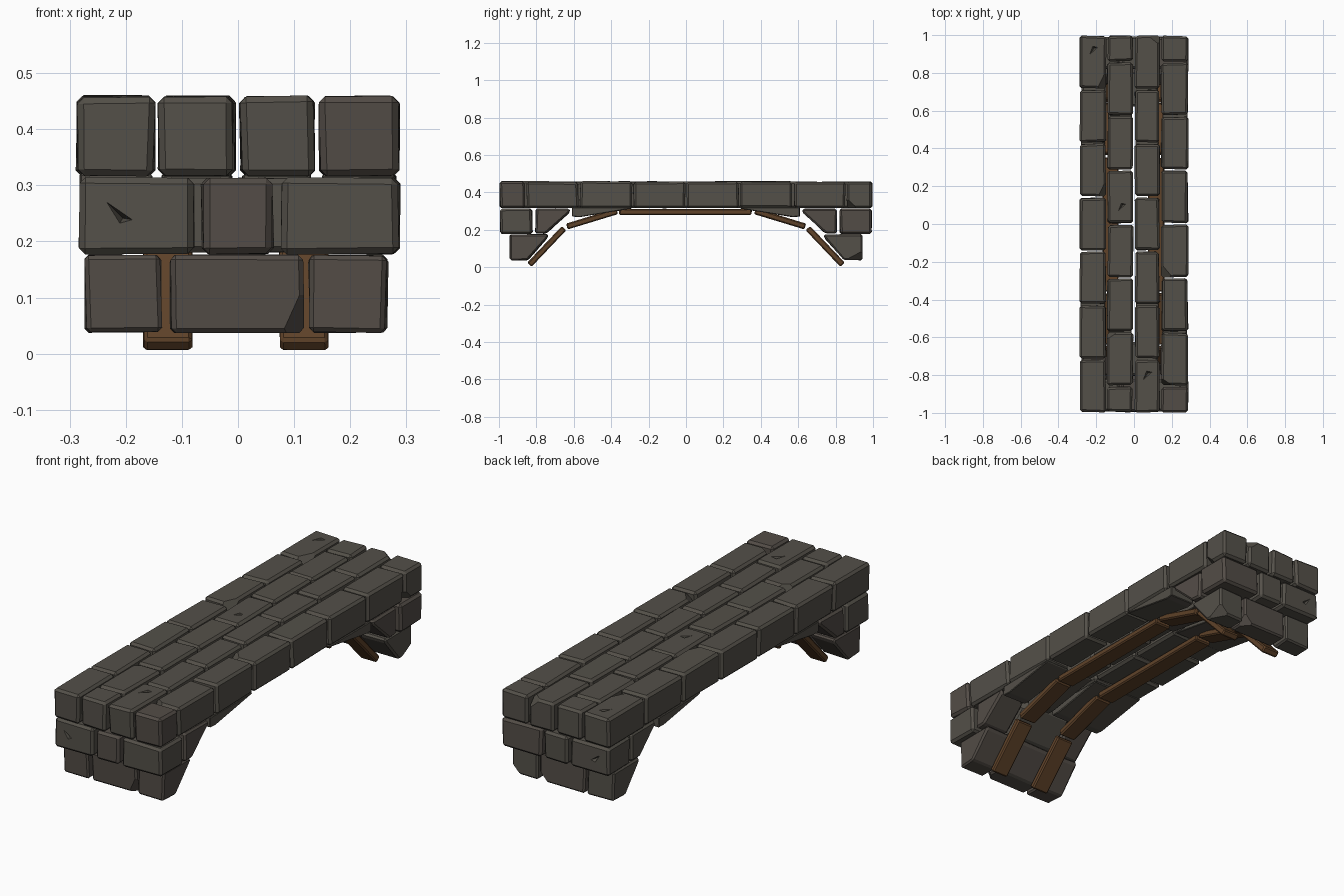
import bpy, bmesh, math, random
from mathutils import Vector

if "Cube" in bpy.data.objects:
    bpy.data.objects.remove(bpy.data.objects["Cube"])

random.seed(7)


def material(name, rgb):
    m = bpy.data.materials.new(name)
    m.diffuse_color = (*rgb, 1)
    m.use_nodes = True
    m.node_tree.nodes["Principled BSDF"].inputs["Base Color"].default_value = m.diffuse_color
    return m


STONE = [material("stone", (0.088, 0.080, 0.066)),
         material("stone_warm", (0.086, 0.073, 0.062))]
WOOD = material("wood", (0.115, 0.055, 0.022))


def block(name, x0, x1, profile, mat, jitter=0.004, bevel=0.011, chip=False):
    """Extrude a y/z profile along x, roughen the corners, bevel and maybe chip one."""
    bm = bmesh.new()
    loops = [[bm.verts.new((x, y, z)) for y, z in profile] for x in (x0, x1)]
    n = len(profile)
    for ring in loops:
        bm.faces.new(ring)
    for i in range(n):
        j = (i + 1) % n
        bm.faces.new((loops[0][i], loops[0][j], loops[1][j], loops[1][i]))
    centre = Vector([sum(v.co[k] for v in bm.verts) / len(bm.verts) for k in range(3)])
    for v in bm.verts:
        for k in range(3):
            side = 1 if v.co[k] < centre[k] else -1
            v.co[k] += side * random.uniform(0, 2 * jitter) * (0.4 if k == 2 else 1)
    bmesh.ops.recalc_face_normals(bm, faces=bm.faces)
    bmesh.ops.bevel(bm, geom=bm.edges[:], offset=bevel, segments=1,
                    affect='EDGES', profile=0.5, clamp_overlap=True)
    if chip:
        # slice off a corner with a slanted plane
        corner = max(bm.verts, key=lambda v: (v.co - centre).length).co
        out = Vector([math.copysign(random.uniform(0.3, 1), c) for c in corner - centre])
        out.normalize()
        cut = bmesh.ops.bisect_plane(bm, geom=bm.verts[:] + bm.edges[:] + bm.faces[:],
                                     plane_co=corner - out * 0.02, plane_no=out,
                                     clear_outer=True)
        edges = [e for e in cut['geom_cut'] if isinstance(e, bmesh.types.BMEdge)]
        bmesh.ops.holes_fill(bm, edges=edges, sides=0)
        bmesh.ops.recalc_face_normals(bm, faces=bm.faces)
    me = bpy.data.meshes.new(name)
    bm.to_mesh(me)
    bm.free()
    me.materials.append(mat)
    ob = bpy.data.objects.new(name, me)
    bpy.context.collection.objects.link(ob)
    return ob


def rect(y0, y1, z0, z1):
    return [(y0, z0), (y1, z0), (y1, z1), (y0, z1)]


def stone(name, x0, x1, profile, **kw):
    return block(name, x0, x1, profile, random.choice(STONE + STONE[:1] * 3), **kw)


def crack(target, tip, along, across, inward):
    """Carve a dart-shaped notch into a block."""
    tip, a, c, d = (Vector(v) for v in (tip, along, across, inward))
    pts = [tip - d * .3, tip + a + c - d * .3, tip + a * .8 - c - d * .3, tip + a * .75 + d]
    bm = bmesh.new()
    bmesh.ops.convex_hull(bm, input=[bm.verts.new(p) for p in pts])
    bmesh.ops.recalc_face_normals(bm, faces=bm.faces)
    me = bpy.data.meshes.new("crack_cutter")
    bm.to_mesh(me)
    bm.free()
    cutter = bpy.data.objects.new("crack_cutter", me)
    bpy.context.collection.objects.link(cutter)
    cutter.hide_render = True
    cutter.hide_set(True)
    mod = target.modifiers.new("crack", 'BOOLEAN')
    mod.operation = 'DIFFERENCE'
    mod.object = cutter
    bpy.context.view_layer.update()
    deps = bpy.context.evaluated_depsgraph_get()
    baked = bpy.data.meshes.new_from_object(target.evaluated_get(deps))
    target.modifiers.clear()
    target.data = baked
    bpy.data.objects.remove(cutter)


# Deck: four rows of paving blocks with staggered joints
full = [1 - i * 2 / 7 for i in range(8)]
half = [1] + [6 / 7 - i * 2 / 7 for i in range(7)] + [-1]
columns = [(-.29, -.146, full), (-.144, -.003, half), (.001, .138, full), (.143, .289, half)]
cracked = {(0, 0): (-.24, .89), (1, 3): (-.09, .06), (2, 6): (.045, -.83)}
for c, (x0, x1, joints) in enumerate(columns):
    for r in range(len(joints) - 1):
        top = .457 + random.uniform(0, .004)
        ob = stone("deck_block", x0, x1,
                   rect(joints[r + 1] + .001, joints[r] - .001, .315, top),
                   chip=random.random() < .3)
        if (c, r) in cracked:
            x, y = cracked[(c, r)]
            crack(ob, (x, y, .456), (.04, .055, 0), (.012, -.009, 0), (0, 0, -.025))

# Abutments at both ends: stepped courses with slanted inner faces
low = [(-.945, .036), (-.85, .036), (-.735, .16), (-.735, .177), (-.945, .177)]
mid = [(-.808, .178), (-.75, .178), (-.618, .295), (-.618, .314), (-.808, .314)]
wedge = [(-.61, .27), (-.57, .268), (-.29, .314), (-.29, .32), (-.61, .32)]
three = [(-.285, -.072), (-.068, .066), (.072, .29)]
for s in (1, -1):
    def side(profile):
        return [(y * s, z) for y, z in profile]
    for x0, x1 in [(-.275, -.132), (-.123, .12), (.123, .268)]:
        stone("footing_block", x0, x1, side(low), chip=random.random() < .3)
    for i, (x0, x1) in enumerate(three):
        ob = stone("pier_block", x0, x1, side(rect(-.995, -.818, .176, .315)))
        if i == 0:
            crack(ob, (-.243, -.99 * s, .279), (.05, 0, -.05), (.009, 0, .009),
                  (0, .028 * s, 0))
    for x0, x1 in [(-.282, -.14), (-.135, .13), (.136, .285)]:
        stone("haunch_block", x0, x1, side(mid), chip=random.random() < .3)
    for x0, x1, _ in columns:
        stone("arch_wedge", x0 + .006, x1 - .006, side(wedge), jitter=.002, bevel=.006)


# Timber arch ribs under the deck
def beam(x, a, b, thick=.032, width=.09):
    a, b = Vector(a), Vector(b)
    d = (b - a).normalized()
    n = Vector((-d.y, d.x)) * thick / 2
    block("arch_rib", x - width / 2, x + width / 2,
          [tuple(a - n), tuple(b - n), tuple(b + n), tuple(a + n)],
          WOOD, jitter=.0015, bevel=.006)


for x in (-.125, .117):
    beam(x, (-.358, .295), (.353, .295))
    for s in (1, -1):
        beam(x, (-.838 * s, .013), (-.65 * s, .209))
        beam(x, (-.638 * s, .217), (-.368 * s, .3))
